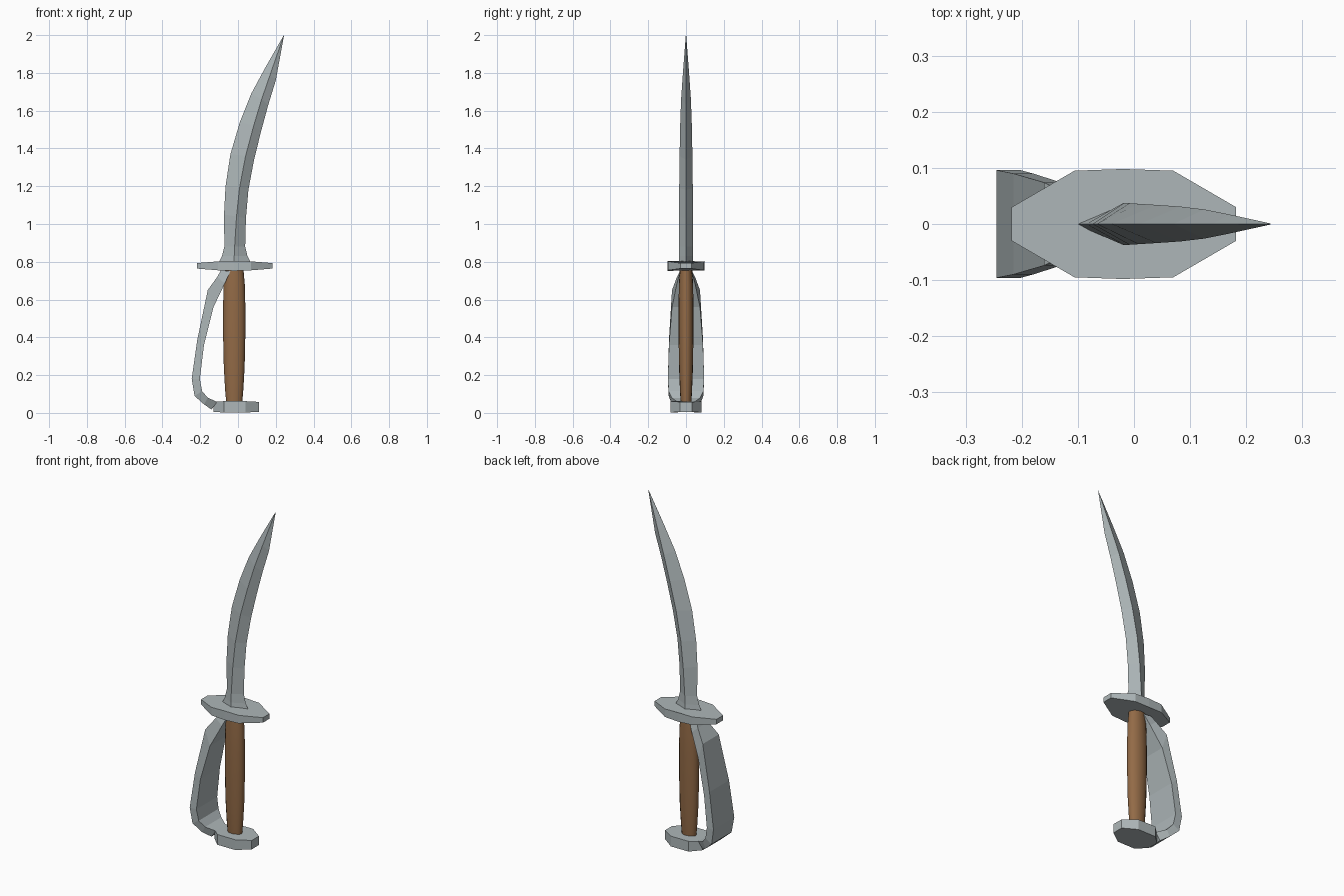
import bpy, bmesh, math

cube = bpy.data.objects.get("Cube")
if cube:
    bpy.data.objects.remove(cube)


def material(name, rgb):
    m = bpy.data.materials.new(name)
    m.use_nodes = True
    m.diffuse_color = (*rgb, 1)
    m.node_tree.nodes["Principled BSDF"].inputs["Base Color"].default_value = (*rgb, 1)
    return m


steel = material("steel", (0.42, 0.47, 0.48))
wood = material("brown wood", (0.29, 0.145, 0.062))


def loft(name, rings, mat, smooth=False):
    """Skin a list of equal-length rings of points and cap both ends."""
    bm = bmesh.new()
    rows = [[bm.verts.new(p) for p in ring] for ring in rings]
    n = len(rows[0])
    for a, b in zip(rows, rows[1:]):
        for i in range(n):
            j = (i + 1) % n
            bm.faces.new((a[i], a[j], b[j], b[i]))
    bm.faces.new(rows[0])
    bm.faces.new(rows[-1])
    bmesh.ops.remove_doubles(bm, verts=bm.verts, dist=0.0001)
    bmesh.ops.recalc_face_normals(bm, faces=bm.faces)
    mesh = bpy.data.meshes.new(name)
    bm.to_mesh(mesh)
    bm.free()
    mesh.materials.append(mat)
    obj = bpy.data.objects.new(name, mesh)
    bpy.context.collection.objects.link(obj)
    if smooth:
        bpy.context.view_layer.objects.active = obj
        obj.select_set(True)
        bpy.ops.object.shade_smooth_by_angle(angle=math.radians(40))
        obj.select_set(False)
    return obj


# Blade: diamond sections (spine x, z, ridge x, z, edge x, z, half thickness)
stations = [
    (-0.105, 0.79, -0.02, 0.79, 0.07, 0.79, 0.037),
    (-0.085, 0.83, -0.02, 0.83, 0.05, 0.83, 0.037),
    (-0.072, 0.88, -0.018, 0.88, 0.038, 0.88, 0.037),
    (-0.074, 1.05, -0.008, 1.04, 0.042, 1.03, 0.037),
    (-0.066, 1.2, 0.008, 1.19, 0.055, 1.18, 0.036),
    (-0.04, 1.37, 0.04, 1.36, 0.085, 1.34, 0.034),
    (0.01, 1.54, 0.083, 1.52, 0.122, 1.49, 0.031),
    (0.07, 1.69, 0.125, 1.66, 0.16, 1.63, 0.026),
    (0.14, 1.82, 0.17, 1.79, 0.2, 1.76, 0.017),
]
rings = [[(a, 0, az), (r, -t, rz), (e, 0, ez), (r, t, rz)]
         for a, az, r, rz, e, ez, t in stations]
tip = [(0.243 + 0.001 * (i == 2), 0.001 * (i - 2) * (i % 2), 2.0) for i in range(4)]
loft("blade", rings + [tip], steel)


# Octagonal plates, thinner towards the ends
def plate(name, half, low, high):
    outline = half + [(x, -y, d) for x, y, d in reversed(half)]
    loft(name, [[(x, y, low + d) for x, y, d in outline],
                [(x, y, high - d) for x, y, d in outline]], steel)


plate("cross_guard", [(-0.218, 0.03, 0.012), (-0.106, 0.095, 0.003), (-0.02, 0.098, 0),
                      (0.07, 0.095, 0.003), (0.182, 0.03, 0.012)], 0.752, 0.805)
plate("pommel", [(-0.13, 0.033, 0.006), (-0.075, 0.083, 0.002),
                 (0.04, 0.083, 0.002), (0.112, 0.033, 0.006)], 0, 0.064)

# Grip: oval barrel
profile = [(0.05, 0.042), (0.12, 0.048), (0.24, 0.055), (0.42, 0.059),
           (0.56, 0.059), (0.68, 0.056), (0.77, 0.048)]
sides = 16
turn = [math.tau * i / sides for i in range(sides)]
loft("grip", [[(-0.02 + r * math.cos(a), 0.67 * r * math.sin(a), z) for a in turn]
              for z, r in profile], wood, smooth=True)

# Knuckle bow: broad strap (outer x, z, inner x, z, half width)
bow = [
    (-0.09, 0.755, -0.04, 0.75, 0.03),
    (-0.11, 0.72, -0.07, 0.685, 0.048),
    (-0.16, 0.65, -0.13, 0.56, 0.074),
    (-0.215, 0.39, -0.18, 0.36, 0.09),
    (-0.245, 0.18, -0.202, 0.18, 0.096),
    (-0.23, 0.09, -0.19, 0.115, 0.092),
    (-0.18, 0.045, -0.16, 0.08, 0.075),
    (-0.14, 0.018, -0.11, 0.058, 0.045),
]
loft("knuckle_bow", [[(ox, -w, oz), (ox, w, oz), (ix, w, iz), (ix, -w, iz)]
                     for ox, oz, ix, iz, w in bow], steel)
